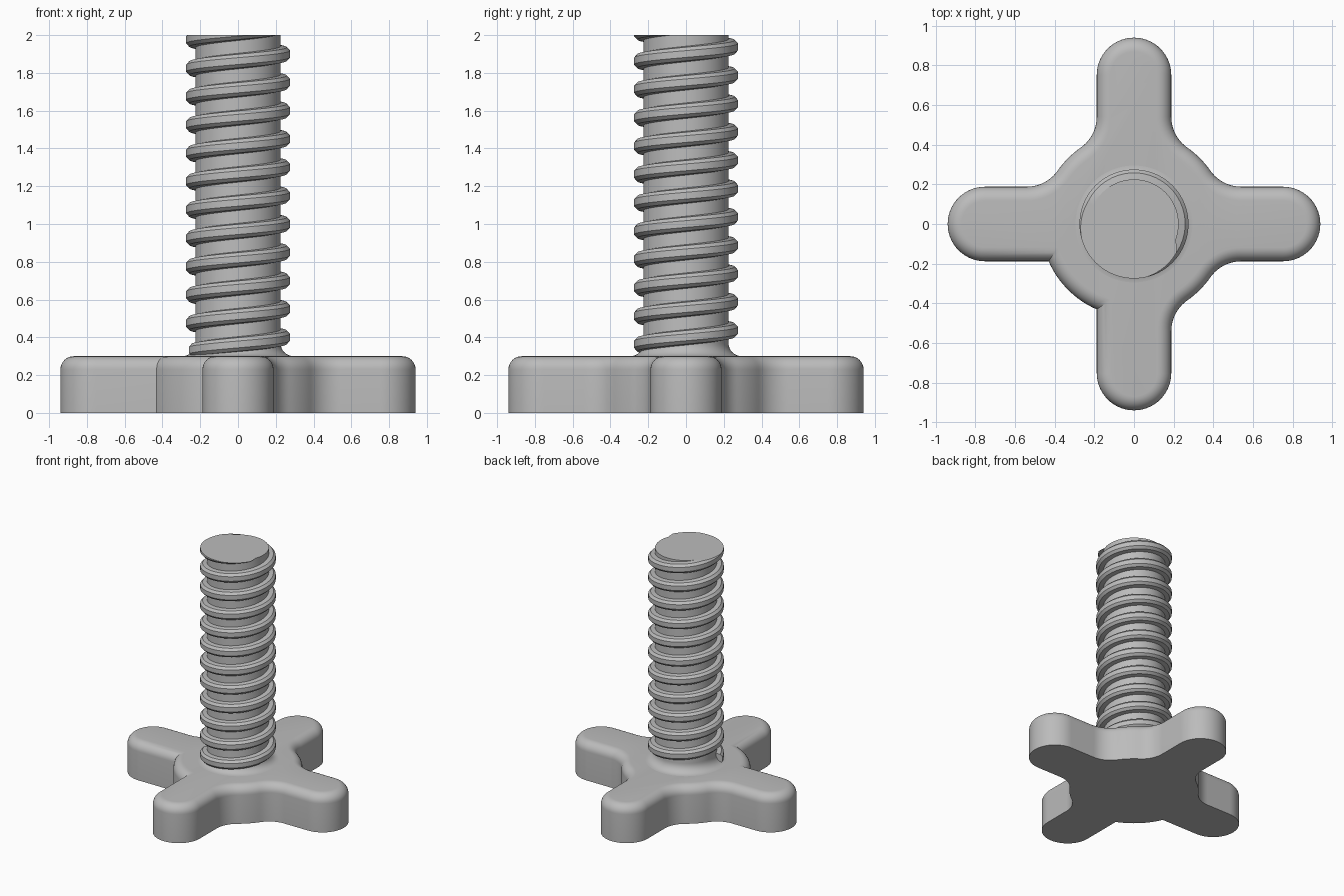
import bpy, bmesh, math
from math import sin, cos, pi, radians

if "Cube" in bpy.data.objects:
    bpy.data.objects.remove(bpy.data.objects["Cube"])

ARM_HALF, ARM_CENTRE = 0.188, 0.752    # arm half width, centre of round tip
HUB_R, FILLET_R = 0.47, 0.19           # hub disc, concave corner radius
TOP, ROUND = 0.30, 0.07                # knob height, rounded rim
CORE_R, PITCH = 0.225, 0.15            # screw core, thread pitch

grey = bpy.data.materials.new("grey")
grey.diffuse_color = (0.5, 0.5, 0.5, 1)
grey.use_nodes = True
grey.node_tree.nodes["Principled BSDF"].inputs["Base Color"].default_value = grey.diffuse_color


def arc(cx, cy, r, a0, a1, n):
    return [(cx + r * cos(a0 + (a1 - a0) * i / n), cy + r * sin(a0 + (a1 - a0) * i / n))
            for i in range(n + 1)]


def finish(bm, name, angle=30):
    bmesh.ops.recalc_face_normals(bm, faces=bm.faces)
    mesh = bpy.data.meshes.new(name)
    bm.to_mesh(mesh)
    bm.free()
    mesh.materials.append(grey)
    ob = bpy.data.objects.new(name, mesh)
    bpy.context.collection.objects.link(ob)
    bpy.ops.object.select_all(action='DESELECT')
    ob.select_set(True)
    bpy.context.view_layer.objects.active = ob
    bpy.ops.object.shade_smooth_by_angle(angle=radians(angle))
    return ob


def loft(rings, closed=True):
    """Skin a list of equal closed rings and cap both ends."""
    bm = bmesh.new()
    rows = [[bm.verts.new(p) for p in ring] for ring in rings]
    n = len(rows[0])
    for a, b in zip(rows, rows[1:]):
        for i in range(n):
            j = (i + 1) % n
            bm.faces.new((a[i], a[j], b[j], b[i]))
    bm.faces.new(rows[0][::-1])
    bm.faces.new(rows[-1])
    return bm


def knob_outline(d):
    """Four-armed outline shrunk inward by d; one corner has no fillet."""
    w, hub, fil = ARM_HALF - d, HUB_R - d, FILLET_R + d
    cy = ARM_HALF + FILLET_R
    cx = math.sqrt((HUB_R + FILLET_R) ** 2 - cy ** 2)
    t = math.atan2(cy, cx)
    pts = []
    for k in range(4):
        quad = arc(ARM_CENTRE, 0, w, 0, pi / 2, 14)
        if k == 2:
            s = math.asin(w / hub)
            quad += arc(0, 0, hub, s, pi / 2 - s, 16)
        else:
            quad += arc(cx, cy, fil, -pi / 2, t - pi, 10)
            quad += arc(0, 0, hub, t, pi / 2 - t, 8)[1:-1]
            quad += arc(cy, cx, fil, -pi / 2 - t, -pi, 10)
        quad += arc(0, ARM_CENTRE, w, 0, pi / 2, 14)[:-1]
        c, s = round(cos(k * pi / 2)), round(sin(k * pi / 2))
        pts += [(x * c - y * s, x * s + y * c) for x, y in quad]
    return pts


# Knob: straight wall, then quarter-round rim
levels = [(0, 0)] + [(ROUND * (1 - cos(a)), TOP - ROUND + ROUND * sin(a))
                     for a in [i * pi / 16 for i in range(9)]]
finish(loft([[(x, y, z) for x, y in knob_outline(d)] for d, z in levels]), "knob")

# Screw core: flared foot and plain cylinder
profile = [(CORE_R + ROUND, TOP - 0.02)]
profile += [(CORE_R + ROUND * (1 - cos(a)), TOP + ROUND * (1 - sin(a)))
            for a in [pi / 2 * (1 - i / 8) for i in range(9)]]
profile += [(CORE_R, 2.0)]
finish(loft([[(x, y, z) for x, y in arc(0, 0, r, 0, 2 * pi, 96)[:-1]]
             for r, z in profile]), "screw_core")

# Thread: chamfered section swept along a helix, cut flat at the top
section = [(0.22, -0.042), (0.258, -0.036), (0.275, -0.018),
           (0.275, 0.018), (0.258, 0.036), (0.22, 0.042)]
rings = []
for deg in range(-3760, 391, 5):
    a = radians(deg)
    zc = 1.9 + PITCH * deg / 360
    rings.append([(r * cos(a), r * sin(a), zc + h) for r, h in section])
bm = loft(rings)
cut = bmesh.ops.bisect_plane(bm, geom=bm.verts[:] + bm.edges[:] + bm.faces[:],
                             plane_co=(0, 0, 2), plane_no=(0, 0, 1), clear_outer=True)
edges = [e for e in cut["geom_cut"] if isinstance(e, bmesh.types.BMEdge)]
bmesh.ops.triangle_fill(bm, edges=edges, use_beauty=True)
finish(bm, "screw_thread", 25)
